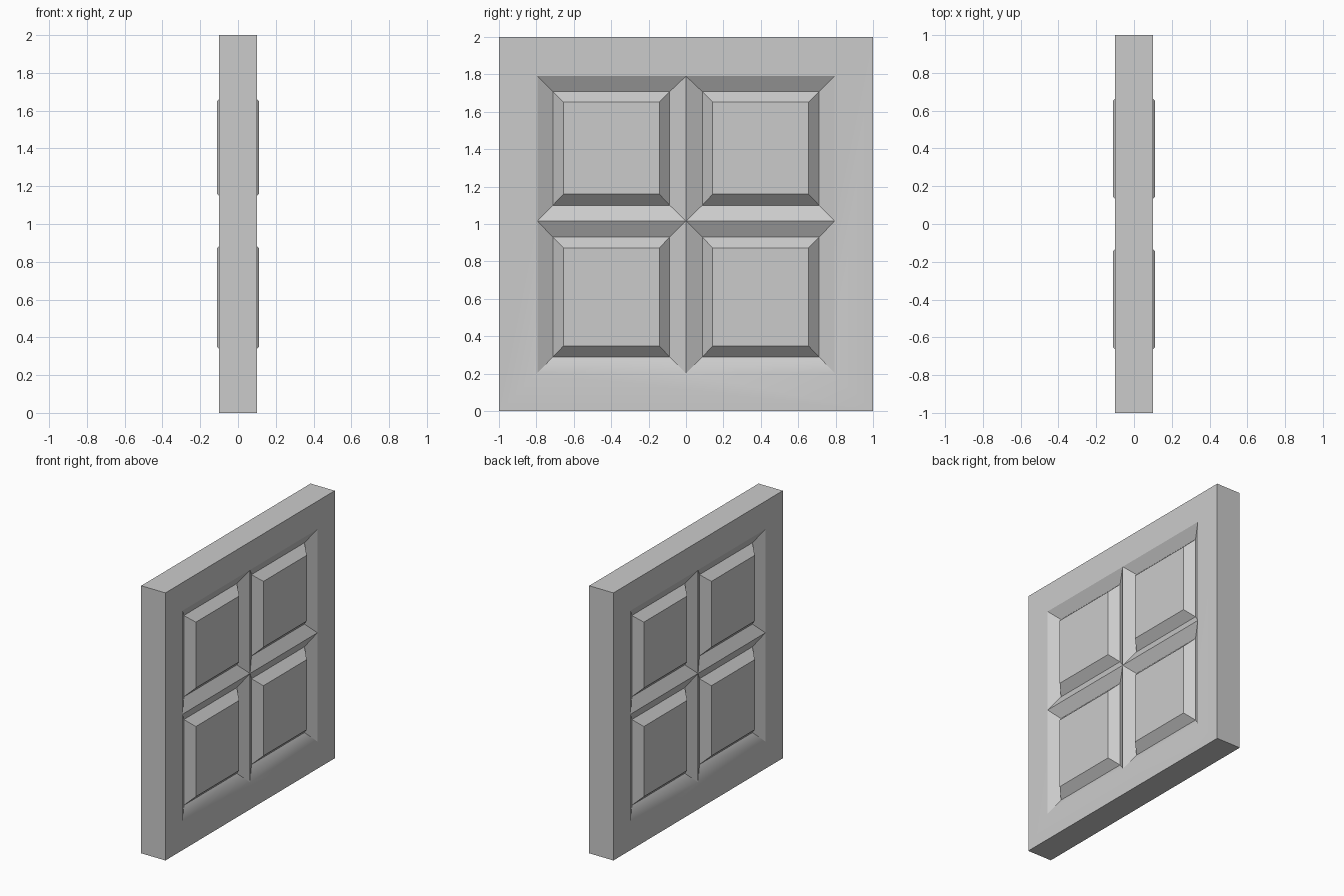
import bpy, bmesh, math

if "Cube" in bpy.data.objects:
    bpy.data.objects.remove(bpy.data.objects["Cube"])

T = 0.1                       # half thickness of the slab
GROOVE, RAISED = 0.051, 0.11  # x of the groove bottom and the panel face
# per panel span: (opening lo, hi), (groove lo, hi), (raised face lo, hi)
Y_SPANS = [((-0.795, 0), (-0.712, -0.087), (-0.655, -0.143)),
           ((0, 0.795), (0.087, 0.712), (0.143, 0.655))]
Z_SPANS = [((0.203, 1.016), (0.289, 0.93), (0.348, 0.872)),
           ((1.016, 1.79), (1.10, 1.708), (1.16, 1.652))]

bm = bmesh.new()


def face(points):
    return bm.faces.new([bm.verts.new(p) for p in points])


def rect(x, ys, zs):
    return [(x, ys[0], zs[0]), (x, ys[1], zs[0]), (x, ys[1], zs[1]), (x, ys[0], zs[1])]


def ring(a, b):
    for i in range(4):
        j = (i + 1) % 4
        face([a[i], a[j], b[j], b[i]])


outer = ((-1, 1), (0, 2))
for s in (-1, 1):
    # flat border around the four openings
    a = rect(s * T, *outer)
    b = rect(s * T, (-0.795, 0.795), (0.203, 1.79))
    mids = [(s * T, 0, 0.203), (s * T, 0.795, 1.016), (s * T, 0, 1.79), (s * T, -0.795, 1.016)]
    for i in range(4):
        j = (i + 1) % 4
        face([a[i], a[j], b[j], mids[i], b[i]])
    # four raised panels, each in a bevelled groove
    for ys in Y_SPANS:
        for zs in Z_SPANS:
            loops = [rect(s * x, y, z) for x, y, z in zip((T, GROOVE, RAISED), ys, zs)]
            ring(loops[0], loops[1])
            ring(loops[1], loops[2])
            face(loops[2])
# slab edges
ring(rect(-T, *outer), rect(T, *outer))

bmesh.ops.remove_doubles(bm, verts=bm.verts, dist=1e-4)
bmesh.ops.recalc_face_normals(bm, faces=bm.faces)
mesh = bpy.data.meshes.new("panelled_slab")
bm.to_mesh(mesh)
bm.free()
obj = bpy.data.objects.new("panelled_slab", mesh)
bpy.context.collection.objects.link(obj)
bpy.context.view_layer.objects.active = obj
obj.select_set(True)
bpy.ops.object.shade_smooth_by_angle(angle=math.radians(30))
